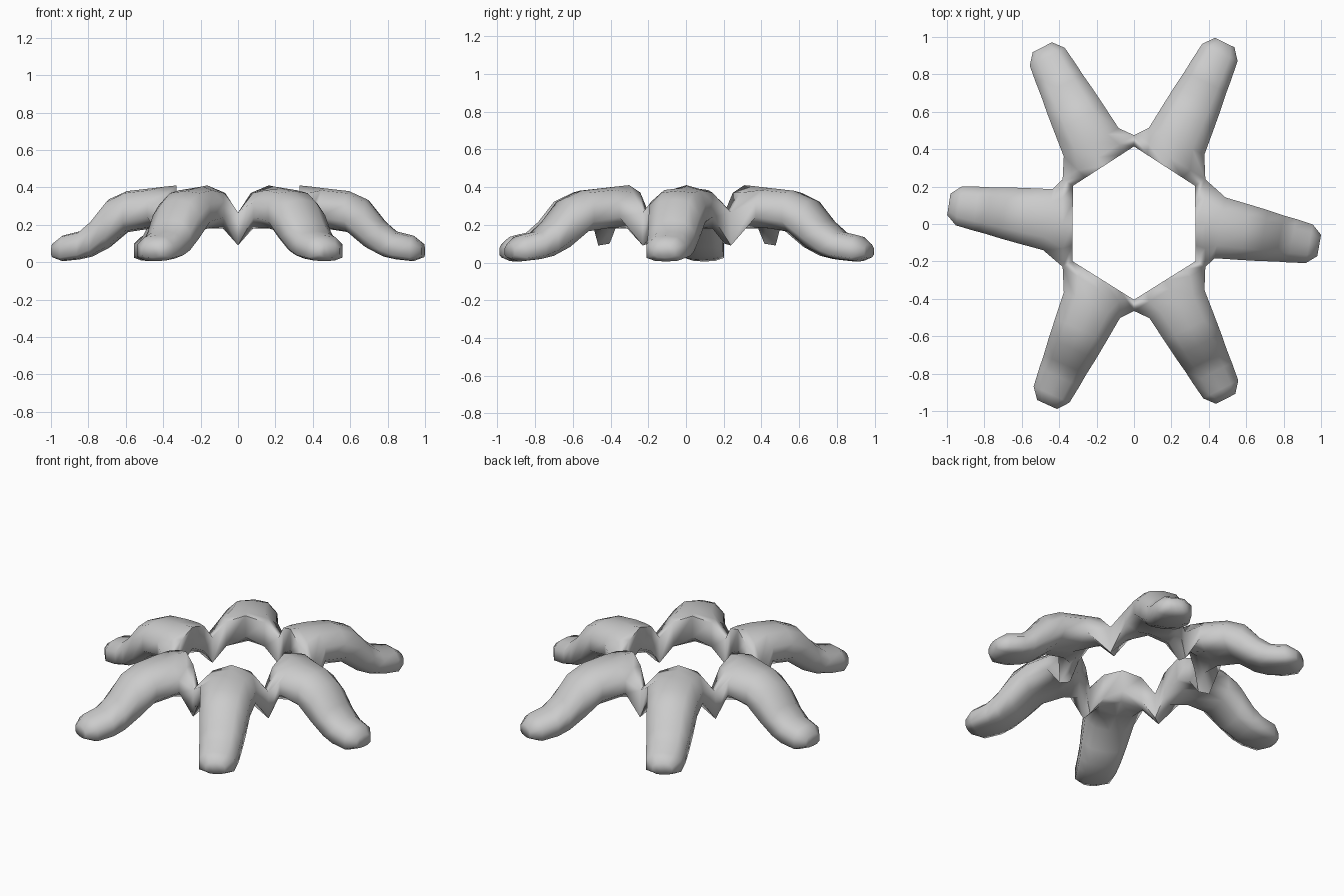
import bpy, bmesh, math
from mathutils import Vector

if "Cube" in bpy.data.objects:
    bpy.data.objects.remove(bpy.data.objects["Cube"])

# Necks joining neighbouring legs: (angle, inner radius, outer radius)
joints = [(-31, 0.385, 0.445), (32, 0.385, 0.45), (90, 0.415, 0.475),
          (148, 0.385, 0.45), (211, 0.385, 0.445), (270, 0.405, 0.465)]
# Foot tips, one per leg
tips = [(0.99, -0.115), (0.485, 0.97), (-0.49, 0.945),
        (-0.99, 0.105), (-0.465, -0.965), (0.49, -0.935)]
# Leg stations: position along leg, half width, crown, belly, side roundness
stations = [(0.20, 0.165, 0.395, 0.18, 0.28), (0.40, 0.15, 0.38, 0.16, 0.26),
            (0.55, 0.138, 0.335, 0.075, 0.22), (0.68, 0.125, 0.225, 0.03, 0.18),
            (0.78, 0.118, 0.165, 0.015, 0.15), (0.92, 0.105, 0.142, 0.005, 0.14),
            (1.0, 0.058, 0.10, 0.025, 0.2)]
SIDES = (-1, -0.58, 0, 0.58, 1)


def polar(angle, r):
    a = math.radians(angle)
    return Vector((r * math.cos(a), r * math.sin(a)))


def section(bm, a, b, top, bottom):
    """Ring of ten points spanning a to b: top row, then bottom row reversed."""
    def row(zs):
        out = []
        for s, z in zip(SIDES, zs):
            p = a.lerp(b, (s + 1) / 2)
            out.append(bm.verts.new((p.x, p.y, z)))
        return out
    return row(top) + row(bottom)[::-1]


def cap(bm, ring):
    for i in range(4):
        bm.faces.new((ring[i], ring[i + 1], ring[8 - i], ring[9 - i]))


def add_leg(bm, j0, j1, tip):
    a0, b0 = polar(j0[0], j0[1]), polar(j1[0], j1[1])
    a1, b1 = polar(j0[0], j0[2]), polar(j1[0], j1[2])
    base, tip = (a0 + b0) / 2, Vector(tip)
    axis = (tip - base).normalized()
    side = Vector((-axis.y, axis.x))
    # Arched inner rim and the outer edge of the neck
    rings = [section(bm, a0, b0, (0.265, 0.37, 0.41, 0.37, 0.265),
                     (0.10, 0.21, 0.27, 0.21, 0.10)),
             section(bm, a1, b1, (0.265, 0.37, 0.405, 0.37, 0.265),
                     (0.09, 0.18, 0.225, 0.18, 0.09))]
    # Drooping tube down to the foot
    for t, w, hi, lo, rnd in stations:
        c = base.lerp(tip, t)
        h = hi - lo
        st, sh, sb, bb = lo + h * 0.67, lo + h * 0.95, lo + h * rnd, lo + h * 0.03
        rings.append(section(bm, c - side * w, c + side * w,
                             (st, sh, hi, sh, st), (sb, bb, lo, bb, sb)))
    for k, (r, q) in enumerate(zip(rings, rings[1:])):
        for i in range(10):
            if k == 0 and i in (4, 9):
                if i == 9:
                    continue
            if k == 0 and i == 4:
                continue  # open where the neighbouring leg joins
            n = (i + 1) % 10
            bm.faces.new((r[i], r[n], q[n], q[i]))
    cap(bm, rings[0])
    cap(bm, rings[-1])


# Six-legged ring stand
bm = bmesh.new()
for i in range(6):
    add_leg(bm, joints[i], joints[(i + 1) % 6], tips[i])
bmesh.ops.remove_doubles(bm, verts=bm.verts, dist=0.001)
bmesh.ops.recalc_face_normals(bm, faces=bm.faces)
mesh = bpy.data.meshes.new("six_legged_ring")
bm.to_mesh(mesh)
bm.free()
ring = bpy.data.objects.new("six_legged_ring", mesh)
bpy.context.collection.objects.link(ring)
bpy.context.view_layer.objects.active = ring
ring.select_set(True)
bpy.ops.object.shade_smooth_by_angle(angle=math.radians(75))
